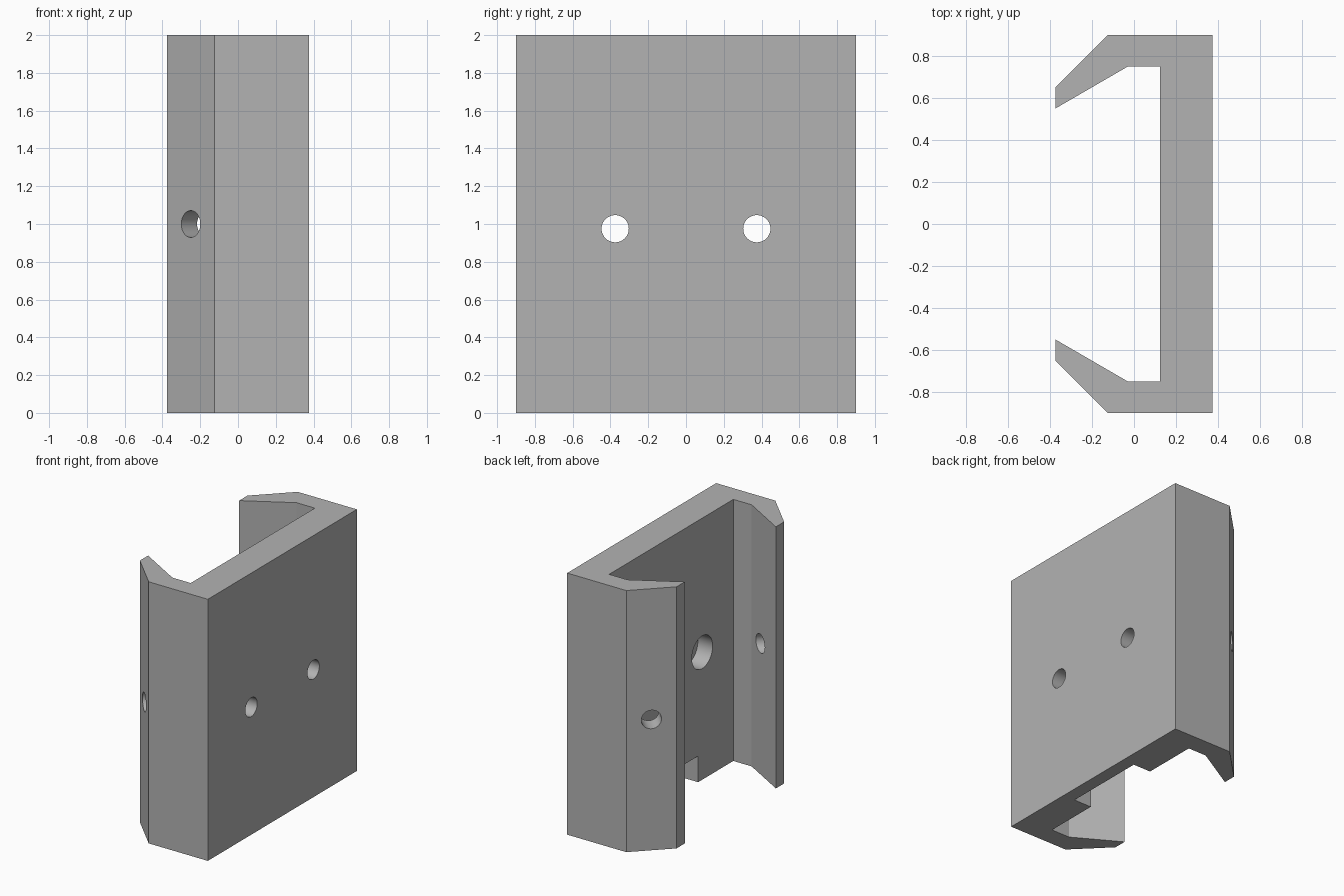
import bpy
import bmesh
from math import pi
from mathutils import Vector

cube = bpy.data.objects.get("Cube")
if cube:
    bpy.data.objects.remove(cube, do_unlink=True)

grey = bpy.data.materials.new("plain grey")
grey.use_nodes = True
grey.diffuse_color = (0.45, 0.45, 0.45, 1)
grey.node_tree.nodes["Principled BSDF"].inputs["Base Color"].default_value = grey.diffuse_color


def cylinder(name, start, end, radius):
    start, end = Vector(start), Vector(end)
    axis = end - start
    bpy.ops.mesh.primitive_cylinder_add(
        vertices=48, radius=radius, depth=axis.length, location=(start + end) / 2,
        rotation=axis.to_track_quat("Z", "Y").to_euler())
    bpy.context.object.name = name
    return bpy.context.object


# Clip body: half profile mirrored across y, then extruded upward
half = [(0.375, 0.9), (-0.125, 0.9), (-0.375, 0.65),
        (-0.375, 0.55), (-0.03, 0.75), (0.125, 0.75)]
profile = half + [(x, -y) for x, y in reversed(half)]
bm = bmesh.new()
base = bm.faces.new([bm.verts.new((x, y, 0)) for x, y in profile])
top = bmesh.ops.extrude_face_region(bm, geom=[base])["geom"]
bmesh.ops.translate(bm, vec=(0, 0, 2),
                    verts=[v for v in top if isinstance(v, bmesh.types.BMVert)])
bmesh.ops.recalc_face_normals(bm, faces=bm.faces)
mesh = bpy.data.meshes.new("bracket_body")
bm.to_mesh(mesh)
bm.free()
mesh.materials.append(grey)
body = bpy.data.objects.new("bracket_body", mesh)
bpy.context.collection.objects.link(body)

cutters = []
for side in (-1, 1):
    # Screw hole with a counterbore on the inner face
    y, z = side * 0.375, 0.975
    cutters.append(cylinder("screw_hole", (0.05, y, z), (0.5, y, z), 0.072))
    cutters.append(cylinder("counterbore", (0, y, z), (0.25, y, z), 0.125))
    # Hole square to the sloping lip
    cutters.append(cylinder("lip_hole", (-0.43, side * 0.955, 1),
                            (-0.07, side * 0.595, 1), 0.071))

# Notch in the lower inner edge of the plate
bpy.ops.mesh.primitive_cube_add(size=1, location=(0.175, 0, 0))
notch = bpy.context.object
notch.name = "lower_notch"
notch.scale = (0.2, 0.65, 0.4)
cutters.append(notch)

# Cut everything out of the body
bpy.ops.object.select_all(action="DESELECT")
body.select_set(True)
bpy.context.view_layer.objects.active = body
for cutter in cutters:
    cutter.hide_render = True
    cut = body.modifiers.new(cutter.name, "BOOLEAN")
    cut.operation = "DIFFERENCE"
    cut.solver = "EXACT"
    cut.object = cutter
    bpy.ops.object.modifier_apply(modifier=cut.name)
    bpy.data.objects.remove(cutter, do_unlink=True)

bpy.ops.object.shade_smooth_by_angle(angle=pi / 9)
